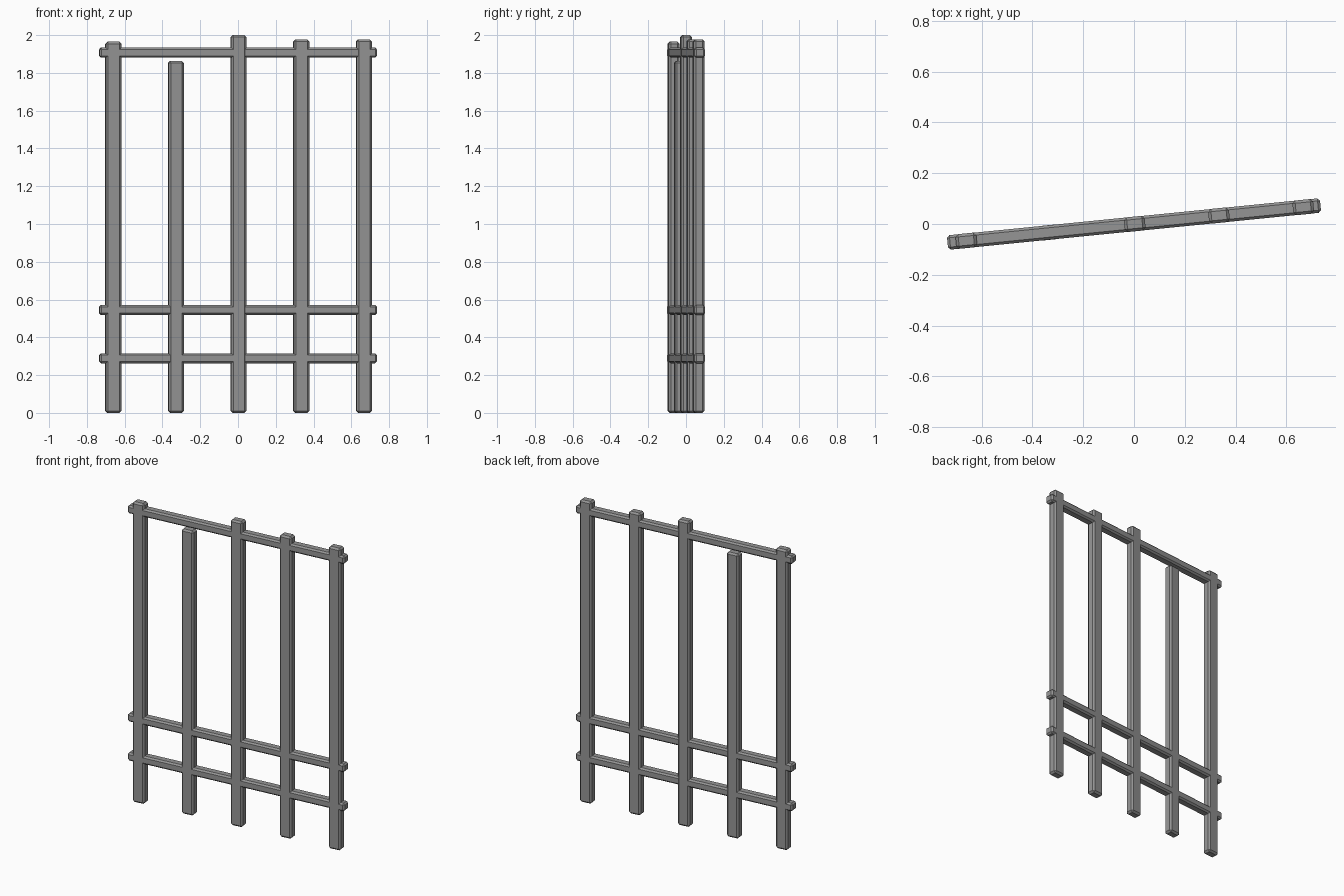
import bpy, bmesh, math
from mathutils import Matrix

if "Cube" in bpy.data.objects:
    bpy.data.objects.remove(bpy.data.objects["Cube"])

TURN = Matrix.Rotation(math.radians(5.7), 4, 'Z')

# Dark iron grey
iron = bpy.data.materials.new("dark_grey")
iron.diffuse_color = (0.3, 0.3, 0.3, 1)
iron.use_nodes = True
iron.node_tree.nodes["Principled BSDF"].inputs["Base Color"].default_value = iron.diffuse_color


def bar(name, size, centre, chamfer):
    """Chamfered box, turned with the whole panel about z."""
    bm = bmesh.new()
    bmesh.ops.create_cube(bm, size=1)
    bmesh.ops.scale(bm, vec=size, verts=bm.verts)
    bmesh.ops.bevel(bm, geom=bm.edges[:], offset=chamfer, segments=1,
                    affect='EDGES')
    bmesh.ops.translate(bm, vec=centre, verts=bm.verts)
    bm.transform(TURN)
    mesh = bpy.data.meshes.new(name)
    bm.to_mesh(mesh)
    bm.free()
    mesh.materials.append(iron)
    bpy.context.collection.objects.link(bpy.data.objects.new(name, mesh))


# Upright posts, the second one broken short
for i, h in enumerate((1.965, 1.863, 2.0, 1.977, 1.977)):
    bar(f"post_{i + 1}", (0.082, 0.058, h), ((i - 2) / 3 + 0.003, 0, h / 2), 0.011)

# Horizontal rails
for name, z in (("lower_rail", 0.289), ("middle_rail", 0.545), ("top_rail", 1.907)):
    bar(name, (1.476, 0.057, 0.053), (0, 0, z), 0.01)
